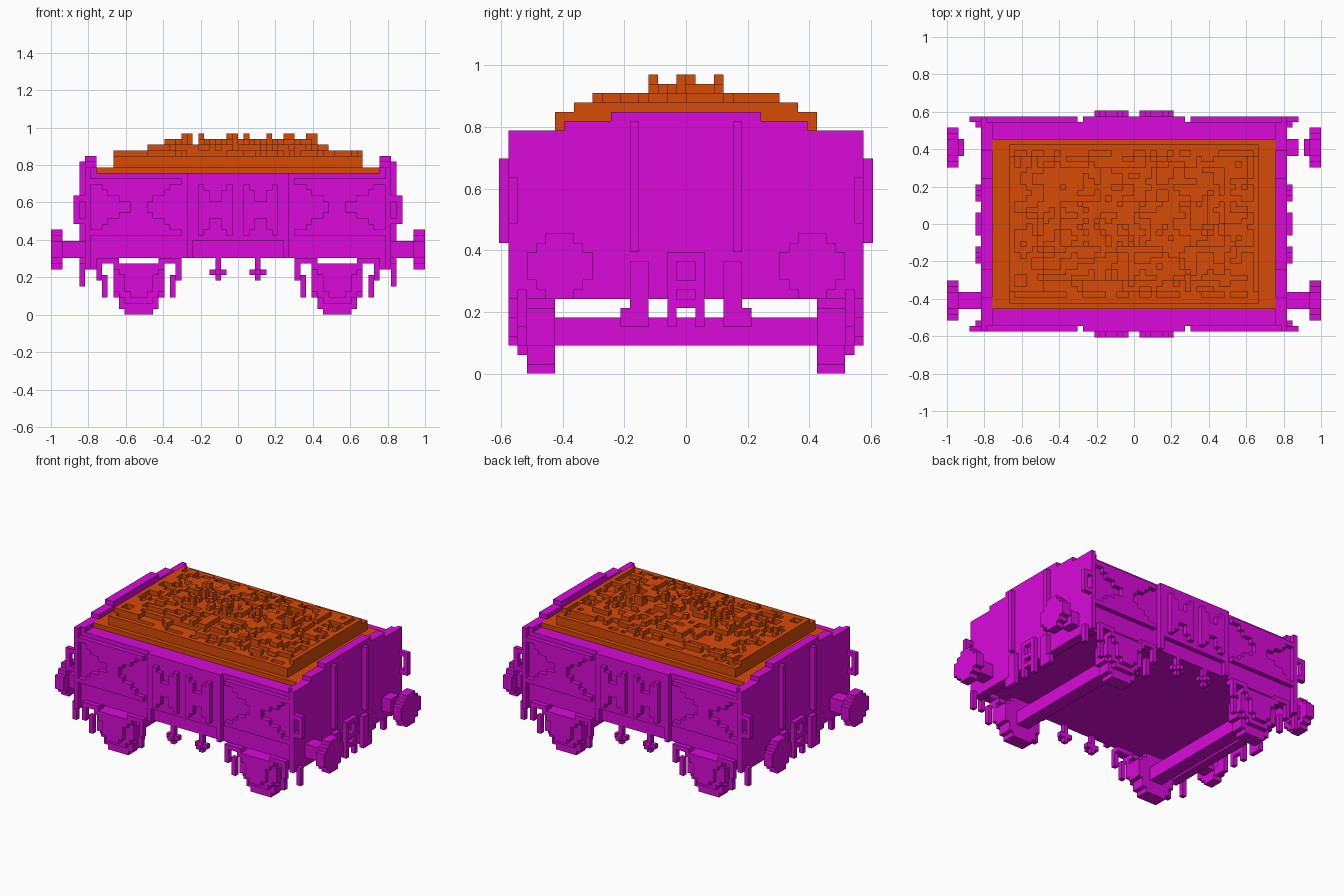
import bpy, bmesh, random

old = bpy.data.objects.get("Cube")
if old:
    bpy.data.objects.remove(old, do_unlink=True)

V = 1 / 33  # size of one block
random.seed(7)


def material(name, rgb):
    m = bpy.data.materials.new(name)
    m.diffuse_color = (*rgb, 1)
    m.use_nodes = True
    m.node_tree.nodes["Principled BSDF"].inputs["Base Color"].default_value = (*rgb, 1)
    return m


PURPLE = material("purple paint", (0.7, 0.003, 0.7))
ORANGE = material("orange load", (0.68, 0.07, 0.002))


def finish(bm, name, mat):
    me = bpy.data.meshes.new(name)
    bm.to_mesh(me)
    bm.free()
    me.materials.append(mat)
    ob = bpy.data.objects.new(name, me)
    bpy.context.collection.objects.link(ob)
    return ob


def blocks(name, boxes, mx=False, my=False, mat=PURPLE):
    """Boxes (x0, x1, y0, y1, z0, z1) in block units, mirrored in x and/or y."""
    bm = bmesh.new()
    for sx in ((1, -1) if mx else (1,)):
        for sy in ((1, -1) if my else (1,)):
            for x0, x1, y0, y1, z0, z1 in boxes:
                vs = bmesh.ops.create_cube(bm, size=1)["verts"]
                for v in vs:
                    v.co.x = sx * V * (x1 if v.co.x > 0 else x0)
                    v.co.y = sy * V * (y1 if v.co.y > 0 else y0)
                    v.co.z = V * (z1 if v.co.z > 0 else z0)
    bmesh.ops.recalc_face_normals(bm, faces=bm.faces)
    return finish(bm, name, mat)


# Wagon body and stepped end walls
blocks("wagon_body", [(-25, 25, -18, 18, 10, 25)])
blocks("end_wall", [(25, 27, -18, 18, 8, 26), (26, 27, -19, 19, 8, 26),
                    (25, 27, -13, 13, 26, 27), (25, 27, -8, 8, 27, 28)], mx=True)
blocks("end_rib", [(27, 28, 5, 6, 13, 27)], mx=True, my=True)

# Side panels with stepped hourglass bracing
rows = [(10, 26), (12, 24), (13, 23), (15, 21), (16, 19)]
brace = []
for i, (a, b) in enumerate(rows):
    brace += [(a, b, 18, 19, 23 - i, 24 - i), (a, b, 18, 19, 14 + i, 15 + i)]
blocks("side_brace", brace, mx=True, my=True)

# Side doors with raised cross bracing
blocks("door", [(-9, 9, 18, 19, 13, 25), (8, 9, 18, 19, 10, 13)], mx=True, my=True)
cross = [(1, 7, 19, 20, 17, 20)]
for i, w in enumerate((1, 2, 2)):
    for z in (22 - i, 14 + i):
        cross += [(1, 1 + w, 19, 20, z, z + 1), (7 - w, 7, 19, 20, z, z + 1)]
blocks("door_cross", cross, mx=True, my=True)

# Corner grab handles
blocks("grab_handle", [(28, 29, 18, 19, 16, 21), (27, 28, 18, 19, 20, 21),
                       (27, 28, 18, 19, 16, 17)], mx=True, my=True)

# Buffers: full stems in front, broken stems behind, round heads
blocks("front_buffer_stem", [(27, 31, -15, -12, 10, 13)], mx=True)
blocks("back_buffer_collar", [(30, 31, 12, 15, 10, 13)], mx=True)
blocks("back_left_buffer_stem", [(27, 29, 12, 15, 10, 13)])
head = [(31, 33, 13.5 - h, 13.5 + h, 8 + i, 9 + i)
        for i, h in enumerate((1.5, 2.5, 3.5, 3.5, 3.5, 2.5, 1.5))]
blocks("buffer_head", head, mx=True, my=True)

# Coupling plate with a square recess, and hanging hoses on both ends
blocks("coupling_plate", [(27, 28, -2, -1, 5, 13), (27, 28, 1, 2, 5, 13),
                          (27, 28, -1, 1, 12, 13), (27, 28, -1, 1, 9, 10),
                          (27, 28, -1, 1, 7, 8)], mx=True)
blocks("end_hose", [(27, 28, 4, 6, 6, 12), (27, 28, 4, 7, 5, 7)], mx=True, my=True)
blocks("corner_step", [(27, 28, 17, 18, 5, 9)], mx=True, my=True)

# Wheels, axles, axle boxes and springs
C = 17.5
radii = (2.5, 3.5, 3.5, 4.5, 4.5, 4.5, 4.5, 3.5, 2.5)
blocks("wheel", [(C - h, C + h, 14, 17, z, z + 1) for z, h in enumerate(radii)],
       mx=True, my=True)
blocks("axle", [(C - 1.5, C + 1.5, -19, 19, 3, 6)], mx=True)
blocks("axle_box", [(C - 2.5, C + 2.5, 17, 18, 2, 8), (C - 3.5, C + 3.5, 17, 18, 3, 7),
                    (C - 2.5, C + 2.5, 18, 19, 4, 8), (C - 1.5, C + 1.5, 18, 19, 3, 4)],
       mx=True, my=True)
spring = [(C - 4.5, C + 4.5, 16, 19, 8, 9), (C - 3.5, C + 3.5, 17, 19, 7, 8)]
for s in (-1, 1):
    for a, b, y0, y1, z0, z1 in ((3.5, 7.5, 17, 19, 9, 10), (6.5, 7.5, 18, 19, 6, 10),
                                 (5.5, 6.5, 17, 18, 3, 7), (3.5, 4.5, 17, 18, 4, 8)):
        p, q = sorted((C + s * a, C + s * b))
        spring.append((p, q, y0, y1, z0, z1))
blocks("leaf_spring", spring, mx=True, my=True)

# Cross-shaped hangers under the doors
blocks("door_hanger", [(3, 4, 17, 18, 6, 10), (2, 5, 17, 18, 7, 8),
                       (3, 4, 17, 19, 7, 8)], mx=True, my=True)

# Load: flat bed plus a rough stepped mound
blocks("load_bed", [(-25, 25, -15, 15, 25, 26)], mat=ORANGE)


def cap(d, steps):
    return next(h for lim, h in steps if d < lim)


base = {}
for i in range(-22, 22):
    for j in range(-14, 14):
        dx, dy = abs(i + 0.5), abs(j + 0.5)
        base[i, j] = min(cap(dx, ((13, 31), (16, 30), (22, 29))),
                         cap(dy, ((4, 31), (10, 30), (12, 29), (14, 28))))
heights = dict(base)
# Chunks knocked out of the surface, then lumps laid on the crest
for _ in range(430):
    i, j = random.randint(-21, 20), random.randint(-13, 12)
    w, d = random.choice(((1, 1), (2, 1), (1, 2), (2, 2), (3, 1)))
    for a in range(w):
        for b in range(d):
            k = (i + a, j + b)
            if k in base and -21 <= k[0] < 21 and -13 <= k[1] < 13:
                heights[k] = max(27, base[k] - 1)
for _ in range(14):
    i, j = random.randint(-11, 14), random.choice((-4, -1, 0, 3))
    heights[i, j] = 32

bm = bmesh.new()


def quad(pts):
    bm.faces.new([bm.verts.new((x * V, y * V, z * V)) for x, y, z in pts])


for (i, j), h in heights.items():
    quad(((i, j, h), (i + 1, j, h), (i + 1, j + 1, h), (i, j + 1, h)))
    sides = (((-1, 0), (i, j + 1), (i, j)), ((1, 0), (i + 1, j), (i + 1, j + 1)),
             ((0, -1), (i, j), (i + 1, j)), ((0, 1), (i + 1, j + 1), (i, j + 1)))
    for (a, b), p, q in sides:
        n = heights.get((i + a, j + b), 26)
        if n < h:
            quad(((*p, n), (*q, n), (*q, h), (*p, h)))
finish(bm, "load_mound", ORANGE)
